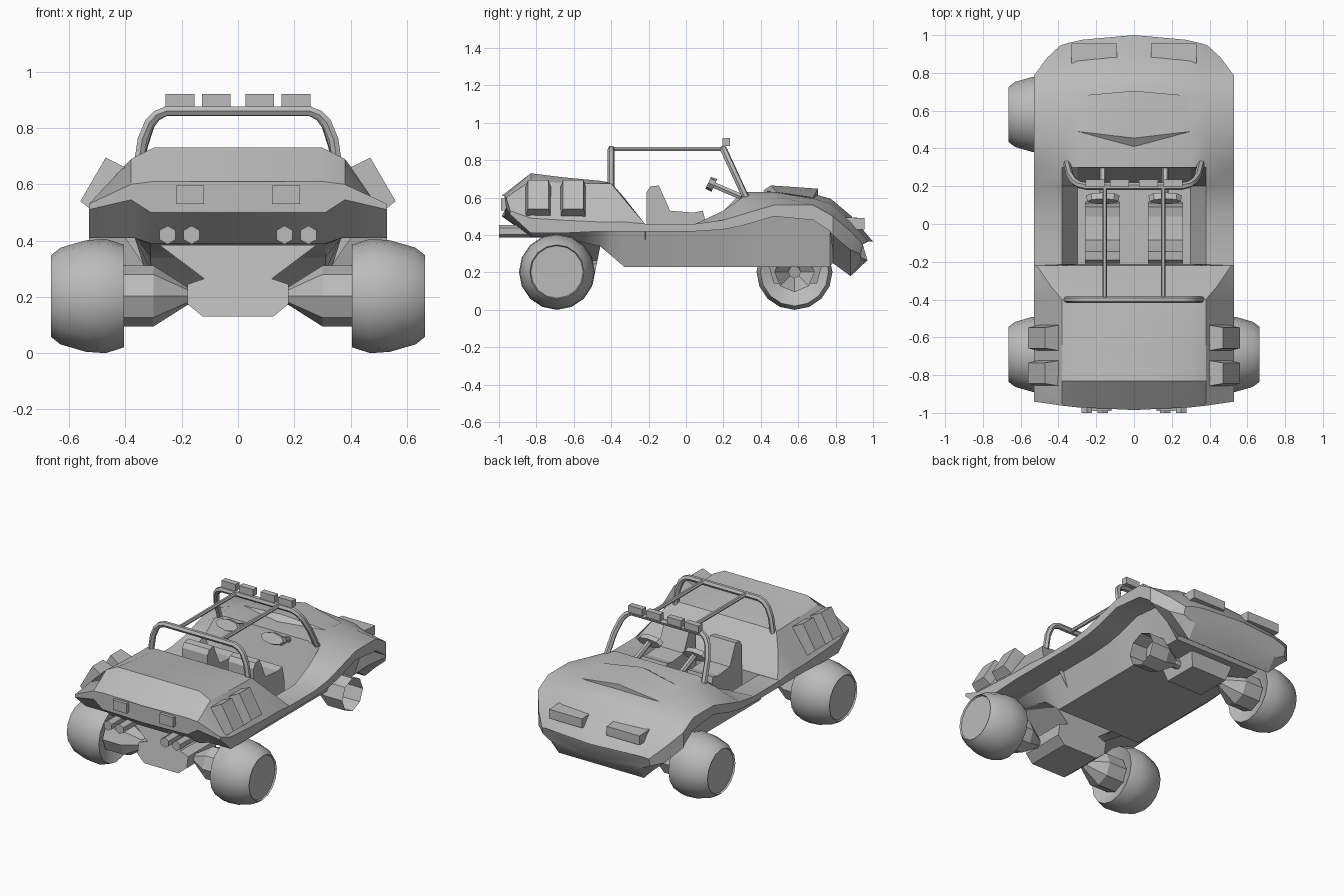
import bpy
import bmesh
import math
from mathutils import Matrix, Vector

cube = bpy.data.objects.get("Cube")
if cube:
    bpy.data.objects.remove(cube, do_unlink=True)

grey = bpy.data.materials.new("plain grey")
grey.use_nodes = True
grey.diffuse_color = (0.5, 0.5, 0.5, 1)
grey.node_tree.nodes["Principled BSDF"].inputs["Base Color"].default_value = grey.diffuse_color


def smooth(obj, angle):
    bpy.ops.object.select_all(action="DESELECT")
    obj.select_set(True)
    bpy.context.view_layer.objects.active = obj
    bpy.ops.object.shade_smooth_by_angle(angle=math.radians(angle))


def finish(name, bm, angle=0):
    """Turn a bmesh into a named, coloured object."""
    bmesh.ops.recalc_face_normals(bm, faces=bm.faces)
    mesh = bpy.data.meshes.new(name)
    bm.to_mesh(mesh)
    bm.free()
    mesh.materials.append(grey)
    obj = bpy.data.objects.new(name, mesh)
    bpy.context.collection.objects.link(obj)
    if angle:
        smooth(obj, angle)
    return obj


def bridge(bm, rings):
    for a, b in zip(rings, rings[1:]):
        for i in range(len(a)):
            j = (i + 1) % len(a)
            bm.faces.new((a[i], a[j], b[j], b[i]))


def box(name, low, high):
    bm = bmesh.new()
    low, high = Vector(low), Vector(high)
    size = Matrix.Diagonal((high - low).to_4d())
    bmesh.ops.create_cube(bm, size=1, matrix=Matrix.Translation((low + high) / 2) @ size)
    return finish(name, bm)


def hull(name, points, angle=0):
    bm = bmesh.new()
    for point in points:
        bm.verts.new(point)
    result = bmesh.ops.convex_hull(bm, input=bm.verts)
    unused = [v for v in result["geom_interior"] if isinstance(v, bmesh.types.BMVert)]
    bmesh.ops.delete(bm, geom=unused, context="VERTS")
    bmesh.ops.dissolve_limit(bm, angle_limit=0.02, verts=bm.verts, edges=bm.edges)
    return finish(name, bm, angle)


def prism(name, outline, to_point, start, end):
    """Extrude a 2D outline between two depths."""
    bm = bmesh.new()
    rings = [[bm.verts.new(to_point(a, b, d)) for a, b in outline] for d in (start, end)]
    bridge(bm, rings)
    for ring in rings:
        bm.faces.new(ring)
    return finish(name, bm)


def lathe(name, profile, sides, side, y, angle):
    """Spin (x, radius) pairs about a wheel axis."""
    bm = bmesh.new()
    rings = []
    for x, r in profile:
        turns = [math.tau * i / sides for i in range(sides)]
        rings.append([bm.verts.new((side * x, y + r * math.cos(t), 0.203 + r * math.sin(t))) for t in turns])
    bridge(bm, rings)
    bm.faces.new(rings[-1])
    return finish(name, bm, angle)


def tube(name, path, radius):
    curve = bpy.data.curves.new(name, "CURVE")
    curve.dimensions = "3D"
    curve.bevel_depth = radius
    curve.bevel_resolution = 1
    curve.use_fill_caps = True
    spline = curve.splines.new("POLY")
    spline.points.add(len(path) - 1)
    for point, co in zip(spline.points, path):
        point.co = (*co, 1)
    obj = bpy.data.objects.new(name, curve)
    bpy.context.collection.objects.link(obj)
    curve.materials.append(grey)
    bpy.ops.object.select_all(action="DESELECT")
    obj.select_set(True)
    bpy.context.view_layer.objects.active = obj
    bpy.ops.object.convert(target="MESH")
    smooth(bpy.context.object, 50)


# Body shell: crown, shoulder, upper flare, lower flare and floor heights at each y
stations = [
    (-.94, .61, .60, .53, .51, .50),
    (-.83, .73, .69, .49, .41, .39),
    (-.67, .71, .68, .48, .41, .385),
    (-.46, .69, .675, .47, .42, .34),
    (-.40, .68, .675, .47, .42, .29),
    (-.33, .60, .59, .47, .42, .23),
    (-.22, .46, .46, .46, .42, .23),
    (-.215, .26, .46, .46, .42, .23),
    (.05, .26, .46, .46, .42, .23),
    (.20, .26, .53, .48, .43, .23),
    (.30, .63, .60, .51, .45, .23),
    (.47, .63, .61, .56, .50, .23),
    (.68, .595, .58, .56, .48, .23),
    (.77, .57, .54, .51, .42, .23),
    (.785, .56, .53, .50, .40, .25),
    (.88, .48, .45, .42, .32, .18),
    (.95, .365, .36, .35, .30, .265),
]
# Shoulder and outer half widths, end bows and tub tops that differ from the usual
widths = {-.33: (.44, .53), -.22: (.515, .53), .88: (.38, .46), .95: (.35, .39)}
bows = {-.94: -.045, .95: .05}
tub_tops = {-.94: (.38, .545), .785: (.40, .31), .88: (.38, .25), .95: (.35, .28)}
bm = bmesh.new()
rings = []
for y, crown, shoulder, upper, lower, floor in stations:
    inner, outer = widths.get(y, (.38, .53))
    dome = .025 if .5 < y < .9 else 0
    lean = .3 if y > .9 else 0
    half = [(0, crown + dome), (inner - .08, crown), (inner, shoulder), (outer, upper),
            (outer, lower), tub_tops.get(y, (.37, lower)), (.31, floor), (0, floor)]
    whole = half + [(-x, z) for x, z in half[-2:0:-1]]
    bow = bows.get(y, 0)
    rings.append([bm.verts.new((x, y + bow * (1 - (x / outer) ** 2) - lean * (crown - z), z))
                  for x, z in whole])
bridge(bm, rings)
bm.faces.new(rings[0])
bm.faces.new(rings[-1])
finish("body_shell", bm, 25)

# Hood scoop fading into the hood at its sides
scoop = [(0, .41, .635), (0, .455, .665), (0, .705, .648), (0, .705, .59)]
for s in (-1, 1):
    scoop += [(s * .3, .49, .628), (s * .28, .68, .6)]
hull("hood_scoop", scoop, 20)

# Roll hoops and roof rails
hoop = [(.355, 0), (.34, .5), (.315, .8), (.29, .93), (.255, 1)]
hoop += [(-x, t) for x, t in reversed(hoop)]
for name, foot_y, foot_z, top_y in (("rear_hoop", -.4, .66, -.4), ("front_hoop", .32, .6, .2)):
    path = [(x, foot_y + (top_y - foot_y) * t, foot_z + (.86 - foot_z) * t) for x, t in hoop]
    tube(name, path, .019)
for i, x in enumerate((-.206, -.077, .077, .206)):
    box(f"roof_lamp_{i}", (x - .051, .195, .875), (x + .051, .235, .92))

# Parts that appear on both sides
for s, label in ((1, "left"), (-1, "right")):
    tube(f"roof_rail_{label}", [(s * .155, -.4, .86), (s * .155, .2, .86)], .013)

    # Seat with its reclined back
    seat = [(-.21, .25), (-.21, .63), (-.19, .66), (-.145, .665), (-.085, .53),
            (.04, .52), (.09, .53), (.11, .45), (.12, .25)]
    prism(f"seat_{label}", seat, lambda y, z, x: (x, y, z), s * .075, s * .26)

    # Steering wheel and column
    tube(f"steering_column_{label}", [(s * .165, .13, .675), (s * .165, .33, .59)], .018)
    bm = bmesh.new()
    place = Matrix.Translation((s * .165, .135, .672)) @ Matrix.Rotation(math.radians(65), 4, "X")
    bmesh.ops.create_cone(bm, cap_ends=True, segments=8, radius1=.088, radius2=.083, depth=.035,
                          matrix=place @ Matrix.Diagonal((1, .42, 1, 1)))
    finish(f"steering_wheel_{label}", bm)

    # Side vents on the rear quarter
    for i, y in enumerate((-.79, -.603)):
        points = []
        for d in (-1, 1):
            points += [(s * .40, y + d * .067, .66), (s * .51, y + d * .067, .50),
                       (s * .47, y + d * .055, .695), (s * .56, y + d * .055, .54)]
        hull(f"side_vent_{label}_{i}", points)

    # Headlight wedge
    lens = []
    for x, back, front in ((.09, .87, .955), (.33, .84, .955)):
        lens += [(s * x, back, .495), (s * x, front, .49), (s * x, front, .43), (s * x, back, .43)]
    hull(f"headlight_{label}", lens)

    # Tail lamp and twin exhausts
    box(f"tail_lamp_{label}", (s * .17 - .05, -.99, .53), (s * .17 + .05, -.93, .595))
    for i, x in enumerate((.165, .25)):
        bm = bmesh.new()
        turn = Matrix.Rotation(math.radians(90), 4, "X")
        bmesh.ops.create_cone(bm, cap_ends=True, segments=6, radius1=.033, radius2=.033, depth=.26,
                              matrix=Matrix.Translation((s * x, -.87, .42)) @ turn)
        finish(f"exhaust_{label}_{i}", bm)

    # Open hub cups on cone axles, then wheels (one front wheel is absent)
    for end, y in (("rear", -.69), ("front", .58)):
        lathe(f"axle_{end}_{label}", [(.43, .108), (.30, .108), (.18, .032), (.1, .032)], 8, s, y, 0)
        if end == "rear" or s < 0:
            tyre = [(.44, .1), (.42, .15), (.405, .182), (.47, .203), (.54, .198),
                    (.63, .172), (.665, .145), (.655, .14)]
            lathe(f"wheel_{end}_{label}", tyre, 16, s, y, 35)
            lathe(f"wheel_back_{end}_{label}", [(.44, .1), (.44, .02)], 16, s, y, 0)

# Drive casings
half = [(.28, .385), (.12, .265), (.18, .245), (.18, .175), (.125, .13)]
casing = half + [(-x, z) for x, z in reversed(half)]
prism("rear_drive_casing", casing, lambda x, z, y: (x, y + .2 * (z - .13), z), -.8, -.5)
front_case = []
for s in (-1, 1):
    front_case += [(s * .16, .44, .25), (s * .16, .73, .25), (s * .13, .47, .14), (s * .13, .70, .14)]
hull("front_drive_casing", front_case)
